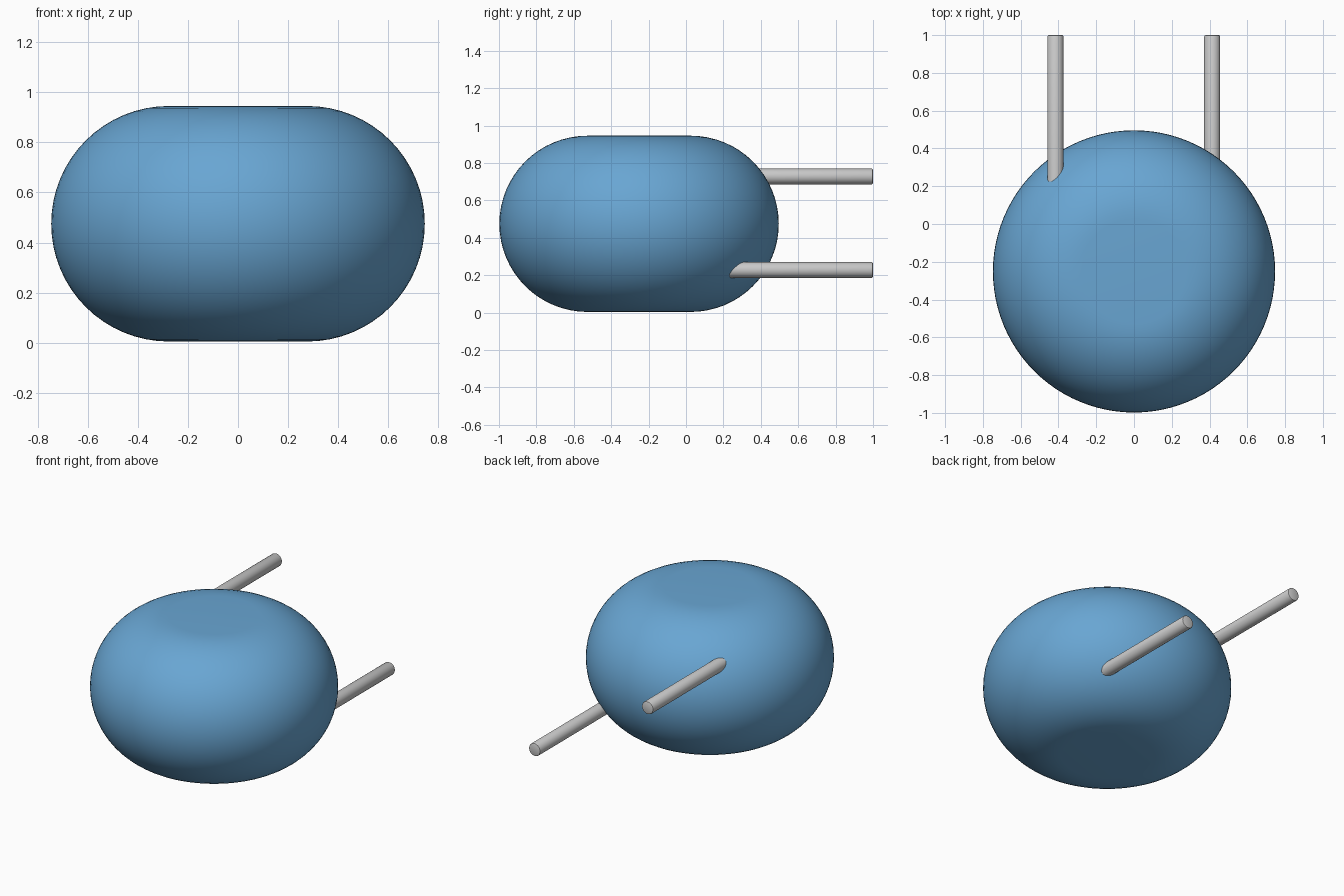
import bpy, bmesh, math
from mathutils import Matrix

if "Cube" in bpy.data.objects:
    bpy.data.objects.remove(bpy.data.objects["Cube"])


def lathe(name, profile, matrix, segments):
    """Spin an (r, z) profile that starts and ends on the axis."""
    bm = bmesh.new()
    vs = [bm.verts.new((r, 0, z)) for r, z in profile]
    edges = [bm.edges.new(p) for p in zip(vs, vs[1:])]
    bmesh.ops.spin(bm, geom=vs + edges, cent=(0, 0, 0), axis=(0, 0, 1),
                   angle=2 * math.pi, steps=segments, use_duplicate=False)
    bmesh.ops.remove_doubles(bm, verts=bm.verts, dist=1e-5)
    bmesh.ops.recalc_face_normals(bm, faces=bm.faces)
    bm.transform(matrix)
    mesh = bpy.data.meshes.new(name)
    bm.to_mesh(mesh)
    bm.free()
    obj = bpy.data.objects.new(name, mesh)
    bpy.context.collection.objects.link(obj)
    bpy.context.view_layer.objects.active = obj
    obj.select_set(True)
    bpy.ops.object.shade_smooth_by_angle(angle=math.radians(30))
    obj.select_set(False)
    return obj


# Rounded body: flat top and bottom discs joined by a half-circle side
fillet, flat, base = 0.471, 0.276, 0.004
profile = [(0, base)]
for i in range(33):
    a = -math.pi / 2 + math.pi * i / 32
    profile.append((flat + fillet * math.cos(a), base + fillet + fillet * math.sin(a)))
profile.append((0, base + 2 * fillet))
body = lathe("body", profile, Matrix.Translation((0, -0.251, 0)), 96)
blue = bpy.data.materials.new("blue")
blue.diffuse_color = (0.14, 0.38, 0.65, 1)
blue.use_nodes = True
blue.node_tree.nodes["Principled BSDF"].inputs["Base Color"].default_value = blue.diffuse_color
body.data.materials.append(blue)

# Two pins running back out of the body, with eased ends
r, start, end, ease = 0.0425, 0.1, 1.0, 0.008
length = end - start
pin = [(0, 0), (r, 0), (r, length - ease), (r - ease * 0.3, length - ease * 0.3),
       (r - ease, length), (0, length)]
for name, x, z in (("upper_pin", -0.416, 0.728), ("lower_pin", 0.414, 0.228)):
    lathe(name, pin, Matrix.Translation((x, start, z)) @ Matrix.Rotation(-math.pi / 2, 4, 'X'), 32)
